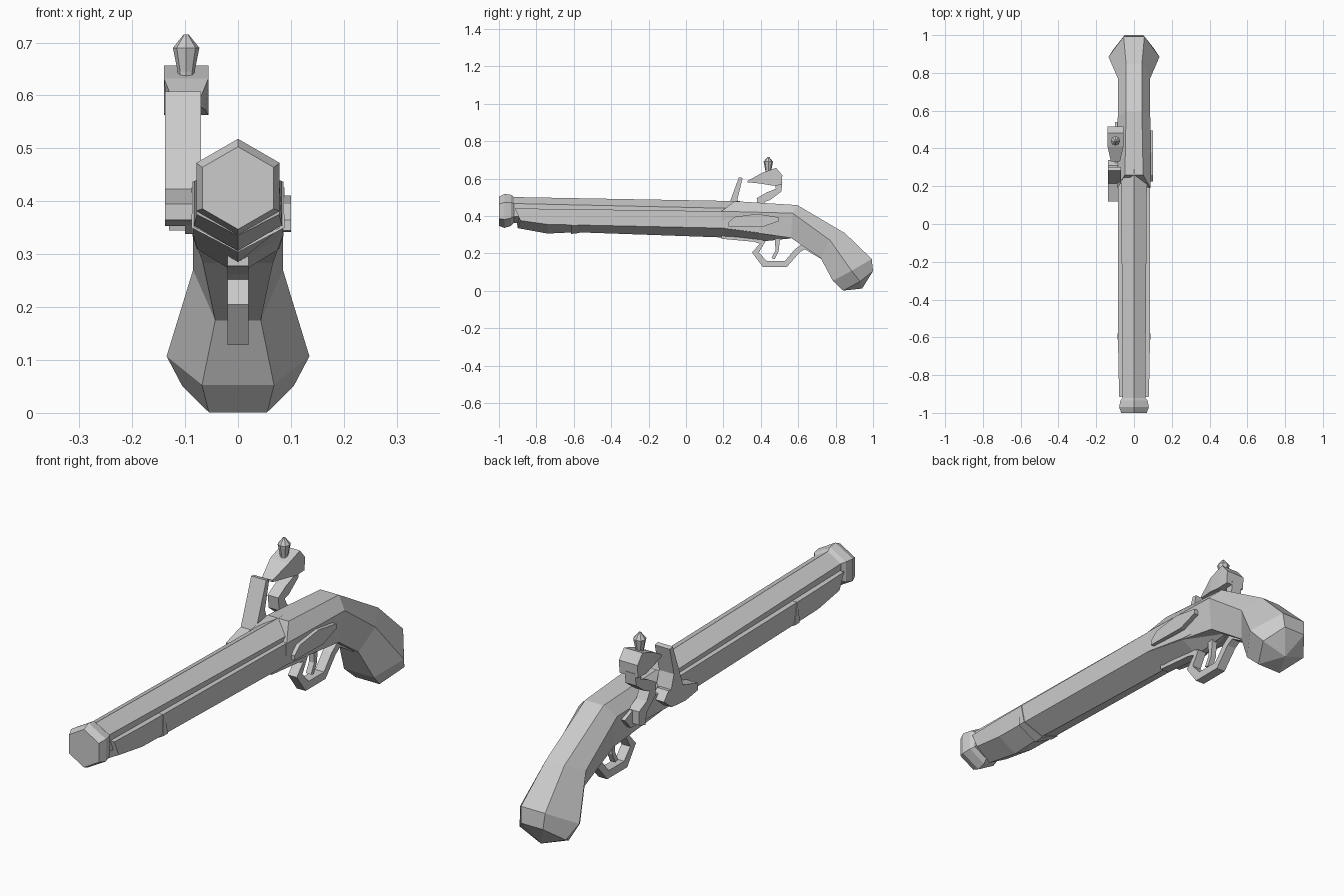
import bpy, bmesh, math

def make(name, bm):
    bmesh.ops.recalc_face_normals(bm, faces=bm.faces)
    me = bpy.data.meshes.new(name)
    bm.to_mesh(me)
    bm.free()
    ob = bpy.data.objects.new(name, me)
    bpy.context.collection.objects.link(ob)
    return ob

def skin(name, rings, tip=None):
    """Join rings of points with quads and close both ends."""
    bm = bmesh.new()
    vs = [[bm.verts.new(p) for p in r] for r in rings]
    n = len(vs[0])
    for a, b in zip(vs, vs[1:]):
        for i in range(n):
            j = (i + 1) % n
            bm.faces.new((a[i], a[j], b[j], b[i]))
    bm.faces.new(vs[0])
    if tip:
        t = bm.verts.new(tip)
        for i in range(n):
            bm.faces.new((vs[-1][i], vs[-1][(i + 1) % n], t))
    else:
        bm.faces.new(vs[-1])
    return make(name, bm)

def loft(name, stations, x=0, tip=None):
    """Each station is half a section of (y, z, half width), mirrored about x."""
    rings = []
    for s in stations:
        right = [(x + w, y, z) for y, z, w in s]
        left = [(x - w, y, z) for y, z, w in reversed(s) if w > 0]
        rings.append(right + left)
    return skin(name, rings, tip)

def plate(name, pts, x0, x1):
    """Side profile of (y, z) points extruded along x."""
    return skin(name, [[(x, y, z) for y, z in pts] for x in (x0, x1)])

def strip(name, outer, inner, w, x=0):
    """Flat bent bar between two side-view lines."""
    return loft(name, [[(*a, w), (*b, w)] for a, b in zip(outer, inner)], x)

def turned(name, stations, sides, axis, x=0, y0=0):
    """Stations of (position, centre, radius) along y, or (z, y, r) along z."""
    rings = []
    for p, c, r in stations:
        ring = []
        for i in range(sides):
            t = 2 * math.pi * i / sides
            s, k = r * math.sin(t), r * math.cos(t)
            ring.append((x + s, p, c + k) if axis == 'y' else (x + s, c + k, p))
        rings.append(ring)
    return skin(name, rings)

# Hexagonal barrel with flared muzzle
turned("barrel", [(-1, .425, .078), (-.97, .427, .091), (-.935, .43, .083),
                  (-.92, .432, .069), (.29, .40, .079)], 6, 'y')

# Fore stock with V-shaped underside
loft("fore_stock", [
    [(-.915, .44, .078), (-.885, .375, .078), (-.90, .335, 0)],
    [(-.74, .438, .083), (-.74, .355, .083), (-.74, .306, 0)],
    [(-.59, .436, .084), (-.59, .352, .084), (-.59, .313, 0)],
    [(.20, .425, .086), (.20, .335, .086), (.20, .285, 0)],
    [(.39, .40, .078), (.39, .31, .078), (.39, .262, 0)],
    [(.56, .38, .06), (.56, .31, .06), (.56, .28, 0)]])
loft("stock_band", [
    [(-.607, .437, .086), (-.612, .35, .088), (-.615, .304, 0)],
    [(-.600, .437, .086), (-.580, .35, .088), (-.570, .309, 0)]])

# Rear stock and bulbous grip
loft("grip", [
    [(.26, .479, .048), (.19, .425, .088), (.19, .335, .085)],
    [(.595, .458, .042), (.57, .415, .086), (.56, .283, .066)],
    [(.85, .308, .042), (.77, .27, .085), (.72, .175, .043)],
    [(.993, .17, .055), (.885, .107, .135), (.785, .053, .068)],
    [(1.0, .105, .05), (.93, .05, .105), (.84, .001, .055)]],
    tip=(0, .942, .012))

# Side plates
plate("side_plate", [(.225, .345), (.225, .365), (.26, .395), (.38, .411),
                     (.495, .393), (.495, .372), (.41, .342)], .08, .10)
plate("lock_plate", [(.15, .38), (.2, .415), (.46, .425), (.54, .39),
                     (.5, .345), (.22, .338)], -.10, -.08)

# Pan and frizzen
plate("pan", [(.12, .395), (.22, .425), (.31, .435), (.34, .40),
              (.29, .36), (.2, .353), (.12, .365)], -.138, -.085)
strip("frizzen", [(.21, .41), (.24, .49), (.283, .607)],
      [(.30, .41), (.275, .49), (.303, .603)], .034, -.104)

# Hammer: curved neck, jaws and clamp screw
strip("hammer_neck",
      [(.515, .58), (.51, .53), (.45, .485), (.42, .475), (.44, .44), (.49, .415), (.49, .36)],
      [(.475, .58), (.48, .545), (.43, .525), (.378, .495), (.385, .44), (.44, .395), (.45, .345)],
      .024, -.106)
loft("hammer_jaws", [
    [(.33, .588, .024), (.33, .58, .024)],
    [(.41, .632, .042), (.40, .573, .036)],
    [(.482, .657, .042), (.46, .563, .042)],
    [(.515, .618, .042), (.512, .565, .042)]], -.098)
turned("jaw_screw", [(.60, .44, .014), (.645, .44, .016), (.69, .44, .025),
                     (.715, .44, .005)], 8, 'z', -.098)

# Trigger guard and trigger
strip("trigger_guard",
      [(.19, .288), (.19, .278), (.365, .262), (.395, .252), (.353, .205), (.41, .128), (.54, .128),
       (.607, .205), (.635, .222), (.725, .168)],
      [(.19, .30), (.20, .292), (.38, .282), (.425, .265), (.39, .205), (.43, .16), (.53, .16),
       (.58, .22), (.62, .25), (.74, .19)], .02)
strip("trigger", [(.475, .30), (.478, .215), (.457, .175)],
      [(.505, .30), (.495, .21), (.475, .17)], .012)
